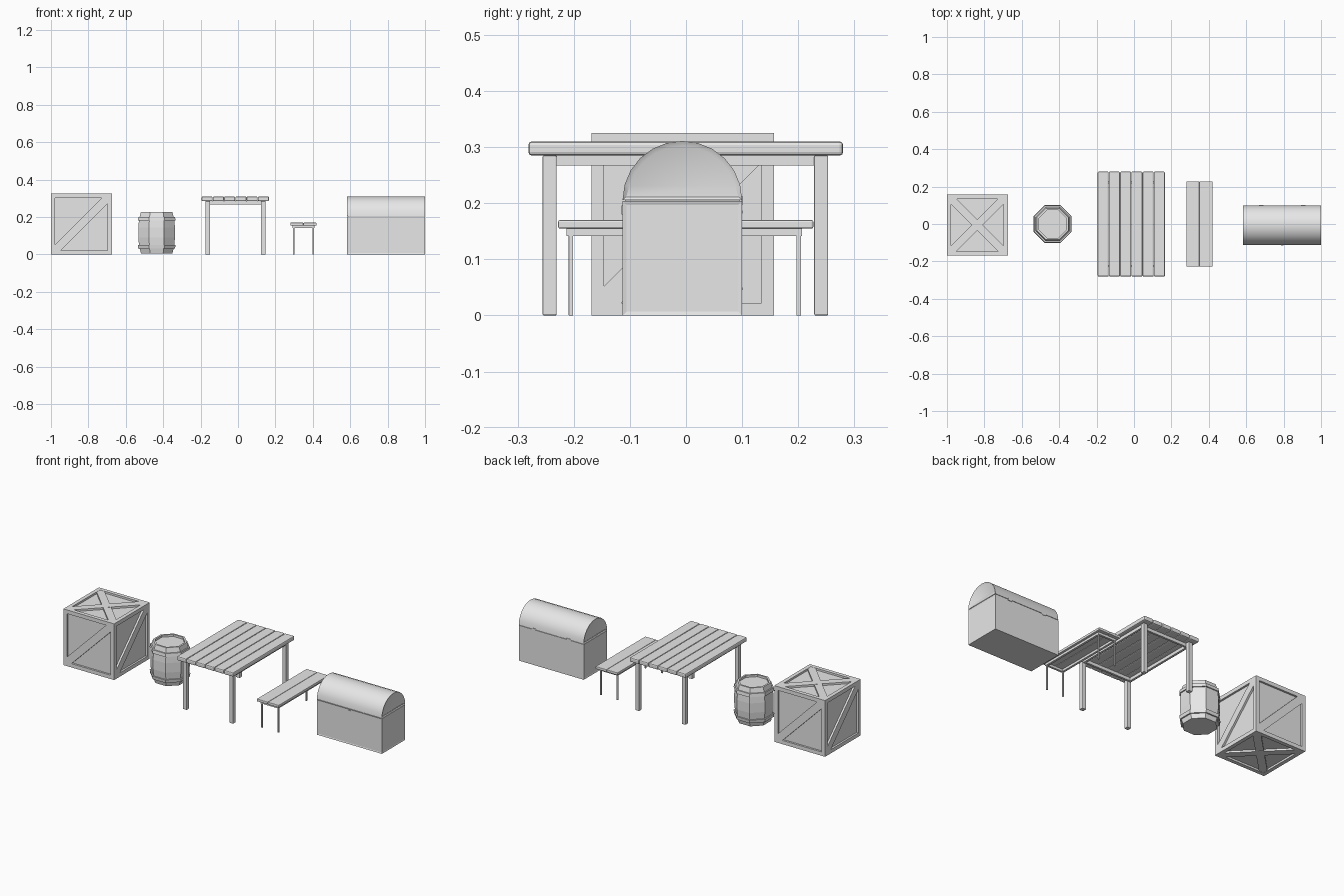
import bpy, bmesh
from math import pi, cos, sin, radians
from mathutils import Matrix, Vector

cube = bpy.data.objects.get("Cube")
if cube:
    bpy.data.objects.remove(cube, do_unlink=True)

grey = bpy.data.materials.new("plain grey")
grey.use_nodes = True
grey.diffuse_color = (0.8, 0.8, 0.8, 1)
grey.node_tree.nodes["Principled BSDF"].inputs["Base Color"].default_value = (0.8, 0.8, 0.8, 1)


def finish(name, bm, bevel=0, smooth=False):
    bmesh.ops.recalc_face_normals(bm, faces=bm.faces)
    mesh = bpy.data.meshes.new(name)
    bm.to_mesh(mesh)
    bm.free()
    mesh.materials.append(grey)
    obj = bpy.data.objects.new(name, mesh)
    bpy.context.collection.objects.link(obj)
    if bevel:
        mod = obj.modifiers.new("soft edges", "BEVEL")
        mod.width = bevel
        mod.segments = 2
    if smooth:
        bpy.ops.object.select_all(action="DESELECT")
        obj.select_set(True)
        bpy.context.view_layer.objects.active = obj
        bpy.ops.object.shade_smooth_by_angle(angle=radians(30))
    return obj


def add_box(bm, center, size):
    m = Matrix.Translation(center) @ Matrix.Diagonal((*size, 1))
    return bmesh.ops.create_cube(bm, size=1, matrix=m)["verts"]


def box(name, x, y, z, bevel=0):
    """Box from (low, high) ranges on each axis."""
    bm = bmesh.new()
    add_box(bm, [sum(r) / 2 for r in (x, y, z)], [r[1] - r[0] for r in (x, y, z)])
    return finish(name, bm, bevel)


def prism(bm, points, depth, matrix):
    """Extrude a flat outline along its local z."""
    face = bm.faces.new([bm.verts.new((*p, 0)) for p in points])
    ext = bmesh.ops.extrude_face_region(bm, geom=[face])["geom"]
    top = [v for v in ext if isinstance(v, bmesh.types.BMVert)]
    bmesh.ops.translate(bm, verts=top, vec=(0, 0, depth))
    bmesh.ops.transform(bm, verts=list(face.verts) + top, matrix=matrix)


# Crate: recessed core, edge frame and diagonal braces
HALF, BAR, RECESS = 0.1625, 0.022, 0.011
crate_at = Vector((-0.8375, -0.0055, HALF))
core = HALF - RECESS
box("crate_panels", *[(c - core, c + core) for c in crate_at])

bm = bmesh.new()
mid = HALF - BAR / 2
for axis in range(3):
    for s in (-1, 1):
        for t in (-1, 1):
            pos, size = Vector((0, 0, 0)), [BAR] * 3
            pos[(axis + 1) % 3], pos[(axis + 2) % 3] = s * mid, t * mid
            size[axis] = 2 * HALF if axis == 2 else 2 * (HALF - BAR)
            if axis == 0:
                size[axis] = 2 * HALF - 2 * BAR
            add_box(bm, crate_at + pos, size)
finish("crate_frame", bm)

bm = bmesh.new()
a, d = HALF - BAR, 0.03
brace = [(-a, -a), (d - a, -a), (a, a - d), (a, a), (a - d, a), (-a, d - a)]
crossed = [(-x, y) for x, y in brace]
place = Matrix.Translation(crate_at)
lift = Matrix.Translation((0, 0, core))
for k in range(4):
    turn = Matrix.Rotation(k * pi / 2, 4, "Z") @ Matrix.Rotation(pi / 2, 4, "X")
    prism(bm, brace, RECESS, place @ turn @ lift)
for flip in (0, pi):
    turn = place @ Matrix.Rotation(flip, 4, "X") @ lift
    prism(bm, brace, RECESS, turn)
    prism(bm, crossed, RECESS - 0.001, turn)
finish("crate_braces", bm)


# Barrel: eight sided profile of (flat-to-centre distance, height)
def lathe(name, profile, x, sides=8):
    bm = bmesh.new()
    rings = []
    for r, z in profile:
        r /= cos(pi / sides)
        rings.append([bm.verts.new((x + r * cos((i + 0.5) * 2 * pi / sides),
                                    r * sin((i + 0.5) * 2 * pi / sides), z))
                      for i in range(sides)])
    for low, high in zip(rings, rings[1:]):
        for i in range(sides):
            j = (i + 1) % sides
            bm.faces.new((low[i], low[j], high[j], high[i]))
    bm.faces.new(rings[0])
    bm.faces.new(rings[-1])
    return finish(name, bm)


barrel_x = -0.435
lathe("barrel_body", [(0.084, 0.006), (0.094, 0.045), (0.098, 0.09), (0.098, 0.145),
                      (0.094, 0.19), (0.084, 0.228), (0.074, 0.228), (0.074, 0.216)], barrel_x)
lathe("barrel_lower_hoop", [(0.092, 0.031), (0.098, 0.031), (0.101, 0.05), (0.094, 0.05)], barrel_x)
lathe("barrel_upper_hoop", [(0.094, 0.182), (0.101, 0.182), (0.098, 0.201), (0.092, 0.201)], barrel_x)


# Table and bench share one builder
def planked(name, x, y, top, thick, count, leg, leg_x, leg_y, rail, rail_x, rail_y, bevel):
    under = top - thick
    w = (x[1] - x[0]) / count
    for i in range(count):
        left = x[0] + i * w
        box(f"{name}_plank_{i + 1}", (left + 0.0005, left + w - 0.0005), y, (under, top), bevel)
    for side, lx in zip(("right", "left"), leg_x):
        for end, ly in zip(("front", "back"), leg_y):
            box(f"{name}_{end}_{side}_leg", (lx - leg / 2, lx + leg / 2),
                (ly - leg / 2, ly + leg / 2), (0, under), leg * 0.1)
    t = 0.012
    z = (under - rail, under)
    box(f"{name}_right_rail", (rail_x[0], rail_x[0] + t), rail_y, z)
    box(f"{name}_left_rail", (rail_x[1] - t, rail_x[1]), rail_y, z)
    inner = (rail_x[0] + t, rail_x[1] - t)
    box(f"{name}_front_rail", inner, (rail_y[0], rail_y[0] + t), z)
    box(f"{name}_back_rail", inner, (rail_y[1] - t, rail_y[1]), z)


planked("table", (-0.195, 0.166), (-0.281, 0.28), 0.31, 0.025, 6,
        0.025, (-0.162, 0.135), (-0.243, 0.241), 0.018, (-0.17, 0.143), (-0.231, 0.229), 0.006)
planked("bench", (0.279, 0.421), (-0.228, 0.227), 0.17, 0.015, 2,
        0.008, (0.297, 0.403), (-0.205, 0.201), 0.013, (0.292, 0.408), (-0.213, 0.207), 0.003)


# Chest: body with shallow framed sides, seam and arched lid
cx, cy, seam = (0.584, 1.0), (-0.113, 0.1), 0.204
bm = bmesh.new()
add_box(bm, (sum(cx) / 2, sum(cy) / 2, seam / 2), (cx[1] - cx[0], cy[1] - cy[0], seam))
bmesh.ops.recalc_face_normals(bm, faces=bm.faces)
sides = [f for f in bm.faces if abs(f.normal.z) < 0.5 and f.normal.y < 0.5]
bmesh.ops.inset_individual(bm, faces=sides, thickness=0.01, depth=-0.002)
finish("chest_body", bm)
box("chest_seam", (cx[0] + 0.004, cx[1] - 0.004), (cy[0] + 0.004, cy[1] - 0.004),
    (seam - 0.005, seam + 0.01))

bm = bmesh.new()
r, steps, base = (cy[1] - cy[0]) / 2, 12, seam + 0.002
arch = [(sum(cy) / 2 + r * cos(i * pi / steps), base + 0.105 * sin(i * pi / steps))
        for i in range(steps + 1)]
yz_to_world = Matrix(((0, 0, 1, cx[0]), (1, 0, 0, 0), (0, 1, 0, 0), (0, 0, 0, 1)))
prism(bm, arch, cx[1] - cx[0], yz_to_world)
bmesh.ops.recalc_face_normals(bm, faces=bm.faces)
ends = [f for f in bm.faces if abs(f.normal.x) > 0.5]
bmesh.ops.inset_individual(bm, faces=ends, thickness=0.009, depth=-0.005)
finish("chest_lid", bm, smooth=True)

# Small latch and hinges
box("chest_latch", (0.785, 0.799), (cy[0] - 0.002, cy[0] + 0.003), (0.18, 0.196))
for label, hx in (("right", 0.68), ("left", 0.904)):
    box(f"chest_{label}_hinge", (hx - 0.012, hx + 0.012), (cy[1] - 0.002, cy[1] + 0.002),
        (seam - 0.006, seam + 0.008))
